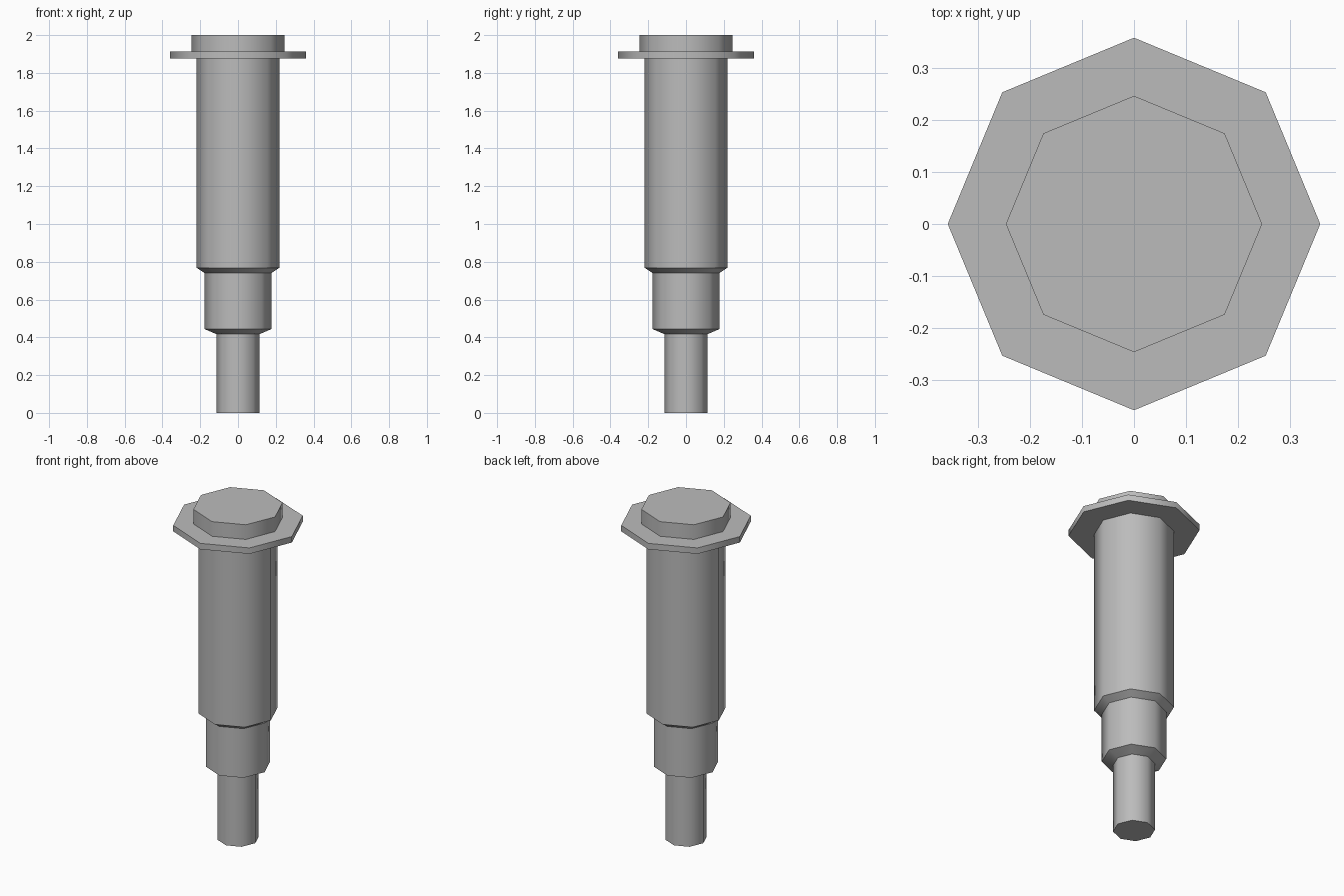
import bpy, bmesh, math

SIDES = 8

cube = bpy.data.objects.get("Cube")
if cube:
    bpy.data.objects.remove(cube, do_unlink=True)

# Single grey metal
grey = bpy.data.materials.new("grey_metal")
grey.use_nodes = True
colour = (0.5, 0.5, 0.5, 1)
grey.diffuse_color = colour
grey.node_tree.nodes["Principled BSDF"].inputs["Base Color"].default_value = colour


def lathe(name, profile):
    """Closed octagonal solid from (radius, height) pairs, bottom to top."""
    bm = bmesh.new()
    rings = []
    for r, z in profile:
        angles = [math.tau * i / SIDES for i in range(SIDES)]
        rings.append([bm.verts.new((r * math.cos(a), r * math.sin(a), z)) for a in angles])
    for low, high in zip(rings, rings[1:]):
        for i in range(SIDES):
            j = (i + 1) % SIDES
            bm.faces.new((low[i], low[j], high[j], high[i]))
    bm.faces.new(rings[0][::-1])
    bm.faces.new(rings[-1])
    mesh = bpy.data.meshes.new(name)
    bm.to_mesh(mesh)
    bm.free()
    mesh.materials.append(grey)
    obj = bpy.data.objects.new(name, mesh)
    bpy.context.collection.objects.link(obj)
    bpy.ops.object.select_all(action="DESELECT")
    obj.select_set(True)
    bpy.context.view_layer.objects.active = obj
    bpy.ops.object.shade_smooth_by_angle(angle=math.radians(50))
    return obj


# Stepped shaft: thin tip, chamfered collar, chamfered main barrel
lathe("stepped_shaft", [(0.115, 0), (0.115, 0.417), (0.177, 0.444), (0.177, 0.74),
                        (0.219, 0.768), (0.219, 1.876)])
# Wide flange and raised head
lathe("flange", [(0.359, 1.876), (0.359, 1.912)])
lathe("head_cap", [(0.247, 1.912), (0.247, 2.0)])
